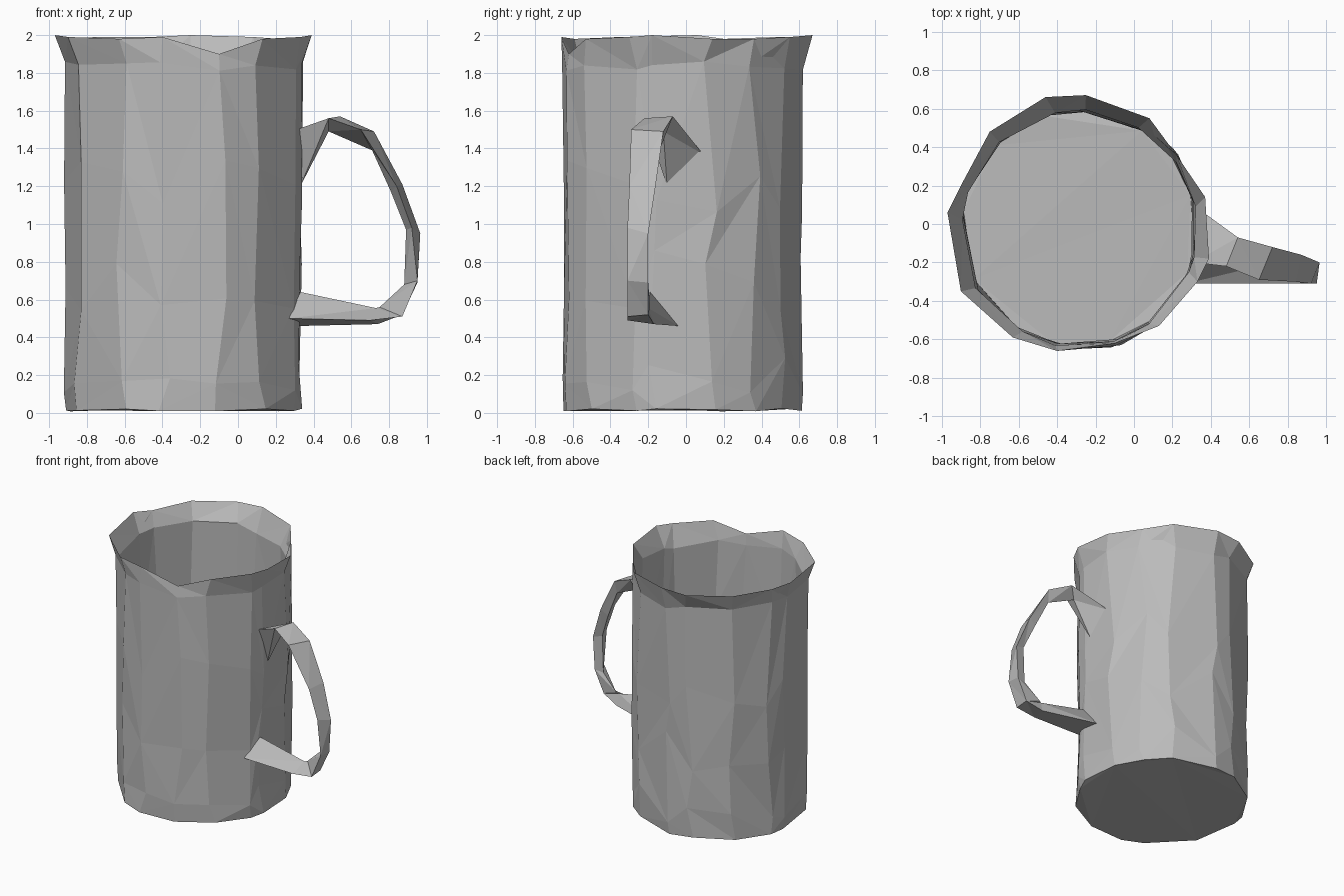
import bpy, bmesh, math, random

random.seed(4)
cube = bpy.data.objects.get("Cube")
if cube:
    bpy.data.objects.remove(cube)

grey = bpy.data.materials.new("plain_grey")
grey.use_nodes = True
grey.diffuse_color = (0.5, 0.5, 0.5, 1)
grey.node_tree.nodes["Principled BSDF"].inputs["Base Color"].default_value = grey.diffuse_color


def loft(name, rings):
    """Join equal rings of points with triangles and cap both ends."""
    bm = bmesh.new()
    loops = [[bm.verts.new(point) for point in ring] for ring in rings]
    count = len(loops[0])
    for low, high in zip(loops, loops[1:]):
        for i in range(count):
            j = (i + 1) % count
            a, b, c, d = low[i], low[j], high[j], high[i]
            if random.random() < 0.5:
                bm.faces.new((a, b, c))
                bm.faces.new((a, c, d))
            else:
                bm.faces.new((a, b, d))
                bm.faces.new((b, c, d))
    bm.faces.new(loops[0])
    bm.faces.new(loops[-1])
    bmesh.ops.triangulate(bm, faces=[f for f in bm.faces if len(f.verts) > 3])
    bmesh.ops.recalc_face_normals(bm, faces=bm.faces[:])
    mesh = bpy.data.meshes.new(name)
    bm.to_mesh(mesh)
    bm.free()
    mesh.materials.append(grey)
    obj = bpy.data.objects.new(name, mesh)
    bpy.context.collection.objects.link(obj)
    return obj


# Jug body: irregular flared rim with a pouring lip on -x and a dip at the front
center_x, center_y, radius, wall = -0.287, -0.025, 0.635, 0.024
rim = [
    (-0.97, 0.06, 2.0), (-0.90, -0.35, 1.99), (-0.63, -0.59, 1.98),
    (-0.40, -0.66, 1.99), (-0.10, -0.62, 1.90), (0.13, -0.53, 1.98),
    (0.33, -0.30, 1.99), (0.39, -0.18, 2.0), (0.37, 0.14, 1.98),
    (0.22, 0.36, 1.98), (0.08, 0.55, 1.99), (-0.25, 0.67, 2.0),
    (-0.46, 0.66, 1.99), (-0.75, 0.48, 1.99), (-0.90, 0.20, 1.98),
]
angles = [math.atan2(y - center_y, x - center_x) for x, y, z in rim]


def wall_ring(height, spread):
    """Slightly uneven ring of (angle, radius, height)."""
    return [(a + random.uniform(-0.06, 0.06),
             radius + random.uniform(-0.006, 0.01),
             height + random.uniform(-spread, spread)) for a in angles]


def place(ring, inset=0, lift=0):
    return [(center_x + (r - inset) * math.cos(a),
             center_y + (r - inset) * math.sin(a), z + lift) for a, r, z in ring]


rows = [wall_ring(z, s) for z, s in
        ((0.015, 0.01), (0.2, 0.1), (0.7, 0.16), (1.2, 0.16), (1.84, 0.03))]
outer = [place(row) for row in rows]
inner = [place(row, wall) for row in reversed(rows[1:])]
floor = place(rows[0], wall, 0.03)
loft("jug_body", outer + [rim] + inner + [floor])

# Handle: three-sided sections (front edge, back edge, inner ridge), top to bottom
sections = [
    ((0.31, -0.20, 1.50), (0.32, 0.09, 1.37), (0.33, -0.10, 1.20)),
    ((0.48, -0.22, 1.56), (0.54, -0.07, 1.57), (0.48, -0.12, 1.49)),
    ((0.65, -0.29, 1.50), (0.72, -0.12, 1.49), (0.71, -0.14, 1.39)),
    ((0.84, -0.30, 1.20), (0.87, -0.16, 1.21), (0.81, -0.17, 1.17)),
    ((0.92, -0.31, 0.98), (0.965, -0.20, 0.95), (0.89, -0.21, 0.97)),
    ((0.95, -0.31, 0.70), (0.95, -0.20, 0.69), (0.88, -0.21, 0.68)),
    ((0.87, -0.31, 0.51), (0.87, -0.20, 0.52), (0.75, -0.19, 0.56)),
    ((0.70, -0.31, 0.49), (0.74, -0.17, 0.47), (0.73, -0.20, 0.555)),
    ((0.27, -0.31, 0.50), (0.32, -0.04, 0.46), (0.33, -0.19, 0.64)),
]
loft("handle", sections)
